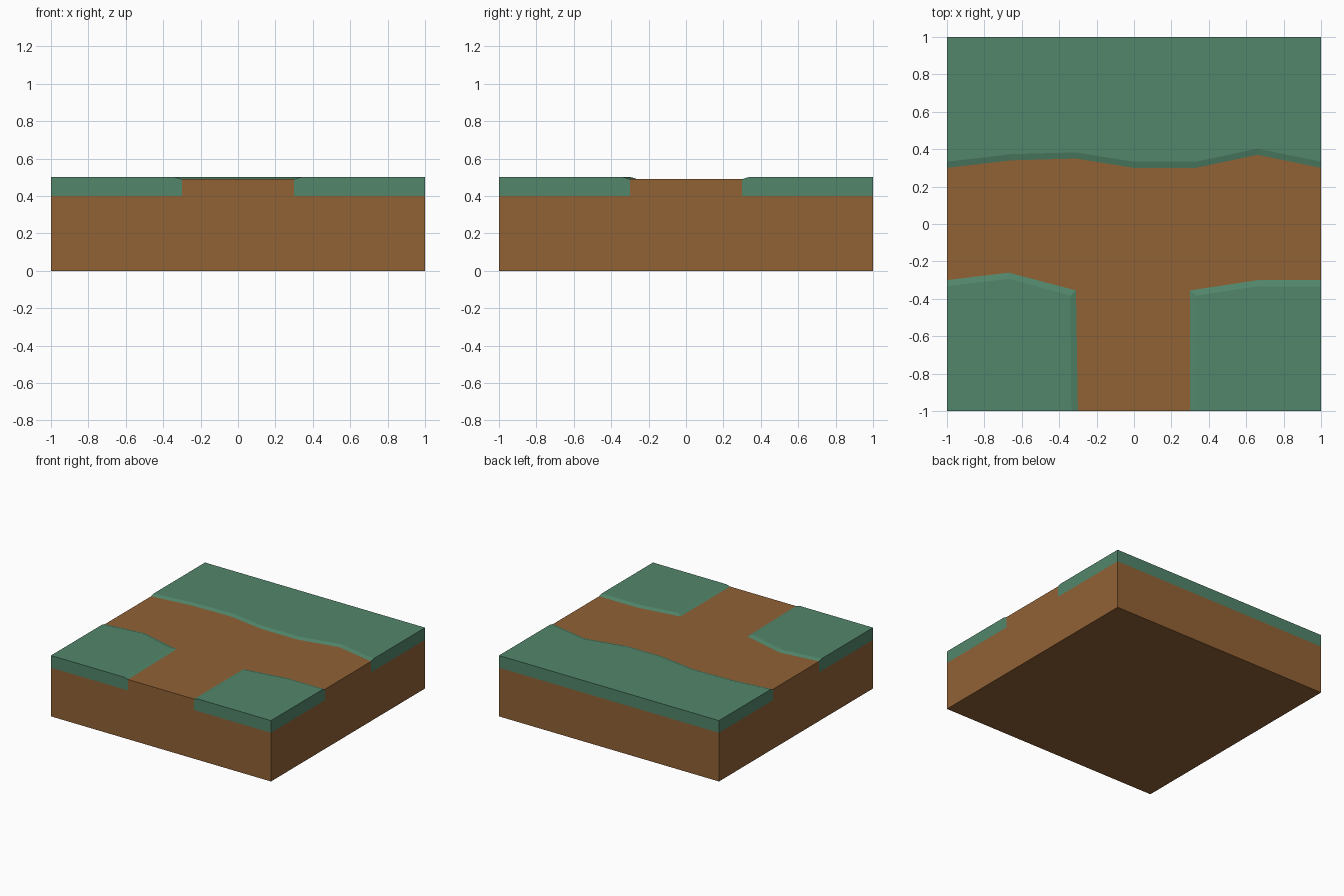
import bpy

if "Cube" in bpy.data.objects:
    bpy.data.objects.remove(bpy.data.objects["Cube"])

Z_SOIL, Z_PATH, Z_GRASS = 0.40, 0.49, 0.50


def material(name, rgb):
    m = bpy.data.materials.new(name)
    m.diffuse_color = (*rgb, 1)
    m.use_nodes = True
    m.node_tree.nodes["Principled BSDF"].inputs["Base Color"].default_value = m.diffuse_color
    return m


GRASS = material("grass green", (0.084, 0.240, 0.146))
DIRT = material("dirt brown", (0.285, 0.122, 0.036))


def add_object(name, polygons, mat):
    """Make a flat-shaded object from polygons given as lists of 3D points."""
    verts, index, faces = [], {}, []
    for poly in polygons:
        face = []
        for p in poly:
            key = tuple(round(c, 4) for c in p)
            if key not in index:
                index[key] = len(verts)
                verts.append(key)
            face.append(index[key])
        faces.append(face)
    mesh = bpy.data.meshes.new(name)
    mesh.from_pydata(verts, [], faces)
    mesh.materials.append(mat)
    obj = bpy.data.objects.new(name, mesh)
    bpy.context.collection.objects.link(obj)


def wall(a, b, z):
    """Vertical wall below the 3D edge a-b, down to height z."""
    return [(a[0], a[1], z), (b[0], b[1], z), b, a]


def at(points, z):
    return [(x, y, z) for x, y in points]


def grass_patch(name, edge, crest, corners):
    """Lawn with a sloped bank along the path and walls on the tile border."""
    low, high = at(edge, Z_PATH), at(crest, Z_GRASS)
    outer = at(corners, Z_GRASS)
    polys = [high + outer]
    for i in range(len(low) - 1):
        polys.append([low[i], low[i + 1], high[i + 1], high[i]])
    border = [low[-1], high[-1]] + outer + [high[0], low[0]]
    polys += [wall(a, b, Z_SOIL) for a, b in zip(border, border[1:])]
    add_object(name, polys, GRASS)


# Path edges, counter-clockwise around each lawn
north = [(-1, .30), (-.66, .34), (-.31, .35), (0, .30), (.33, .30), (.66, .37), (1, .30)]
north_top = [(x, y + .033) for x, y in north]
left = [(-.30, -1), (-.31, -.355), (-.67, -.26), (-1, -.30)]
left_top = [(-.335, -1), (-.34, -.383), (-.67, -.293), (-1, -.333)]
right = [(1, -.30), (.66, -.30), (.30, -.355), (.30, -1)]
right_top = [(1, -.333), (.66, -.333), (.333, -.383), (.333, -1)]

# Lawns
grass_patch("back_lawn", north, north_top, [(1, 1), (-1, 1)])
grass_patch("front_left_lawn", left, left_top, [(-1, -1)])
grass_patch("front_right_lawn", right, right_top, [(1, -1)])

# T-shaped path with its three ends on the tile border
runs = [at(r[::-1], Z_PATH) for r in (right, north, left)]
ends = [wall(runs[i - 1][-1], runs[i][0], Z_SOIL) for i in range(3)]
add_object("dirt_path", [runs[0] + runs[1] + runs[2]] + ends, DIRT)

# Soil block, open under the lawns and path
rim = at([(-1, -1), (1, -1), (1, 1), (-1, 1)], Z_SOIL)
sides = [wall(rim[i - 1], rim[i], 0) for i in range(4)]
bottom = [(x, y, 0) for x, y, _ in reversed(rim)]
add_object("soil_block", sides + [bottom], DIRT)
